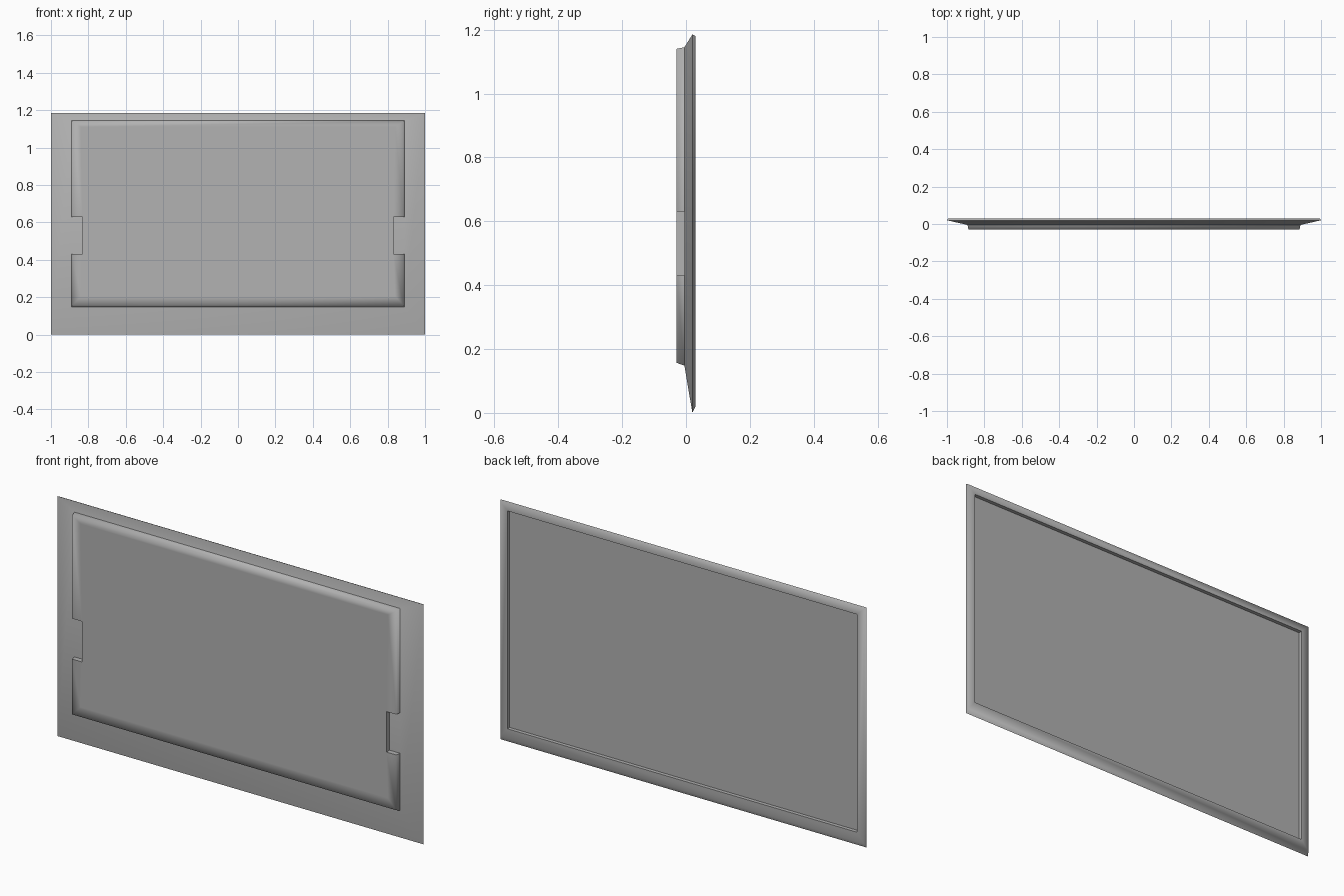
import bpy, bmesh

if "Cube" in bpy.data.objects:
    bpy.data.objects.remove(bpy.data.objects["Cube"])

# Dark grey used for every part
grey = bpy.data.materials.new("dark_grey")
grey.diffuse_color = (0.445, 0.445, 0.445, 1.0)
grey.use_nodes = True
grey.node_tree.nodes["Principled BSDF"].inputs["Base Color"].default_value = grey.diffuse_color


def finish(name, bm):
    bmesh.ops.recalc_face_normals(bm, faces=bm.faces)
    for face in bm.faces:
        face.smooth = True
    me = bpy.data.meshes.new(name)
    bm.to_mesh(me)
    bm.free()
    me.materials.append(grey)
    ob = bpy.data.objects.new(name, me)
    bpy.context.collection.objects.link(ob)
    return ob


def ring(bm, pts, y):
    return [bm.verts.new((x, y, z)) for x, z in pts]


def rect(hx, z0, z1):
    return [(-hx, z0), (hx, z0), (hx, z1), (-hx, z1)]


def bridge(bm, a, b):
    n = len(a)
    return [bm.faces.new((a[i], a[(i + 1) % n], b[(i + 1) % n], b[i])) for i in range(n)]


# Backing frame: sloped front border, softly shaded rim, recessed back
bm = bmesh.new()
sections = [
    (0.89, 0.148, 1.145, -0.005),   # front seat of the panel
    (1.0, 0.0, 1.185, 0.020),       # widest edge
    (0.994, 0.02, 1.18, 0.030),     # rear rim
    (0.955, 0.067, 1.143, 0.030),   # recess lip
    (0.955, 0.067, 1.143, 0.012),   # recess floor
]
rings = [ring(bm, rect(hx, z0, z1), y) for hx, z0, z1, y in sections]
strips = [bridge(bm, a, b) for a, b in zip(rings, rings[1:])]
bm.faces.new(rings[0])
bm.faces.new(rings[-1])
for r in (rings[1], rings[3], rings[4]):     # crisp edges around the frame
    for i in range(4):
        bm.edges.get((r[i], r[(i + 1) % 4])).smooth = False
for a, b in zip(rings[3], rings[4]):         # crisp recess corners
    bm.edges.get((a, b)).smooth = False
finish("backing_frame", bm)


# Raised front panel with a grip notch in each side
def outline(hx, z0, z1, notch=0.832, n0=0.43, n1=0.63):
    right = [(hx, z0), (hx, n0), (notch, n0), (notch, n1), (hx, n1), (hx, z1)]
    return right + [(-x, z) for x, z in reversed(right)]


bm = bmesh.new()
base = ring(bm, outline(0.89, 0.148, 1.145), -0.005)
front = ring(bm, outline(0.885, 0.157, 1.14), -0.030)
walls = bridge(bm, base, front)
for i in (1, 2, 3, 7, 8, 9):                 # notch walls stay crisp
    for e in walls[i].edges:
        e.smooth = False

# Front face: softly shaded border around a flat centre
bl, br, tr, tl = ring(bm, rect(0.84, 0.205, 1.11), -0.030)
f = front
for face in (
    (f[11], f[0], br, bl), (f[0], f[1], f[2], br),
    (f[4], f[5], tr, f[3]), (f[5], f[6], tl, tr),
    (f[6], f[7], f[8], tl), (f[10], f[11], bl, f[9]),
    (bl, br, f[2], f[3], tr, tl, f[8], f[9]),
):
    bm.faces.new(face)
finish("front_panel", bm)
